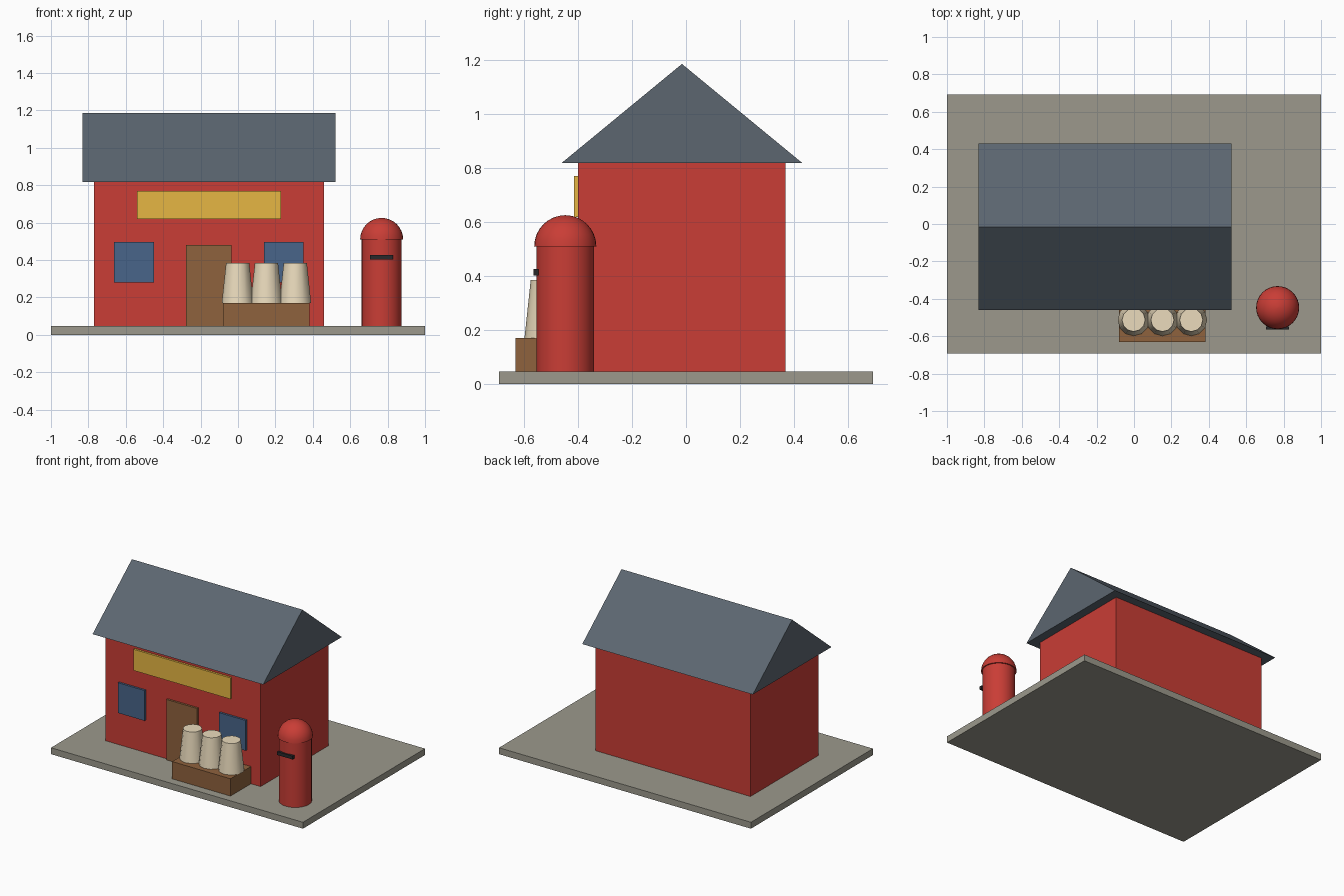
import bpy, bmesh, math
from mathutils import Color

if "Cube" in bpy.data.objects:
    bpy.data.objects.remove(bpy.data.objects["Cube"])


def material(name, rgb):
    m = bpy.data.materials.new(name)
    m.diffuse_color = (*Color(rgb).from_srgb_to_scene_linear(), 1)
    m.use_nodes = True
    m.node_tree.nodes["Principled BSDF"].inputs["Base Color"].default_value = m.diffuse_color
    return m


RED = material("red_paint", (0.79, 0.24, 0.21))
SLATE = material("slate", (0.36, 0.40, 0.44))
STONE = material("stone", (0.61, 0.60, 0.55))
WOOD = material("wood", (0.56, 0.385, 0.24))
GLASS = material("glass", (0.285, 0.395, 0.54))
GOLD = material("gold", (0.90, 0.715, 0.265))
CREAM = material("cream", (0.92, 0.86, 0.74))
BLACK = material("black", (0.16, 0.16, 0.17))


def finish(name, bm, mat):
    bmesh.ops.recalc_face_normals(bm, faces=bm.faces)
    me = bpy.data.meshes.new(name)
    bm.to_mesh(me)
    bm.free()
    me.materials.append(mat)
    ob = bpy.data.objects.new(name, me)
    bpy.context.collection.objects.link(ob)
    return ob


def box(name, x, y, z, mat):
    bm = bmesh.new()
    bmesh.ops.create_cube(bm, size=1)
    for v in bm.verts:
        v.co = [(r[0] + r[1]) / 2 + c * (r[1] - r[0]) for r, c in zip((x, y, z), v.co)]
    return finish(name, bm, mat)


def lathe(name, profile, sides, at, mat):
    """Revolve (radius, z) points around z, close both ends, smooth the sides."""
    bm = bmesh.new()
    rings = []
    for r, z in profile:
        rings.append([bm.verts.new((at[0] + r * math.cos(2 * math.pi * i / sides),
                                    at[1] + r * math.sin(2 * math.pi * i / sides), z))
                      for i in range(sides)])
    for a, b in zip(rings, rings[1:]):
        for i in range(sides):
            j = (i + 1) % sides
            bm.faces.new((a[i], a[j], b[j], b[i]))
    bm.faces.new(rings[0][::-1])
    bm.faces.new(rings[-1])
    ob = finish(name, bm, mat)
    bpy.ops.object.select_all(action='DESELECT')
    ob.select_set(True)
    bpy.context.view_layer.objects.active = ob
    bpy.ops.object.shade_smooth_by_angle(angle=math.radians(35))
    return ob


# Pavement and building body
G = 0.046
box("pavement", (-1, 1), (-0.692, 0.692), (0, G), STONE)
box("walls", (-0.77, 0.46), (-0.40, 0.369), (G, 0.82), RED)

# Gabled roof: triangle extruded along x
bm = bmesh.new()
tri = bm.faces.new([bm.verts.new((-0.832, y, z))
                    for y, z in ((-0.461, 0.818), (0.431, 0.818), (-0.015, 1.185))])
ext = bmesh.ops.extrude_face_region(bm, geom=[tri], use_keep_orig=True)["geom"]
bmesh.ops.translate(bm, vec=(1.354, 0, 0),
                    verts=[g for g in ext if isinstance(g, bmesh.types.BMVert)])
finish("roof", bm, SLATE)

# Shop front panels
FRONT = (-0.415, -0.39)
box("sign_board", (-0.54, 0.23), FRONT, (0.618, 0.77), GOLD)
box("door", (-0.278, -0.035), FRONT, (G, 0.48), WOOD)
for side, x in (("left", -0.663), ("right", 0.138)):
    box(side + "_window", (x, x + 0.213), FRONT, (0.28, 0.497), GLASS)

# Crate with three tapered sacks
box("crate", (-0.08, 0.383), (-0.632, -0.40), (G, 0.17), WOOD)
for i in range(3):
    lathe(f"sack_{i + 1}", [(0.085, 0.17), (0.062, 0.385)], 12,
          (-0.002 + 0.154 * i, -0.513), CREAM)

# Street post box: column, domed cap, slot
POST = (0.768, -0.447)
lathe("post_box_column", [(0.107, G), (0.107, 0.515)], 32, POST, RED)
dome = [(0.115 * math.cos(t), 0.51 + 0.115 * math.sin(t))
        for t in (math.pi / 2 * i / 8 for i in range(8))] + [(0.001, 0.625)]
lathe("post_box_dome", dome, 32, POST, RED)
box("post_box_slot", (0.705, 0.83), (-0.565, -0.547), (0.402, 0.426), BLACK)
